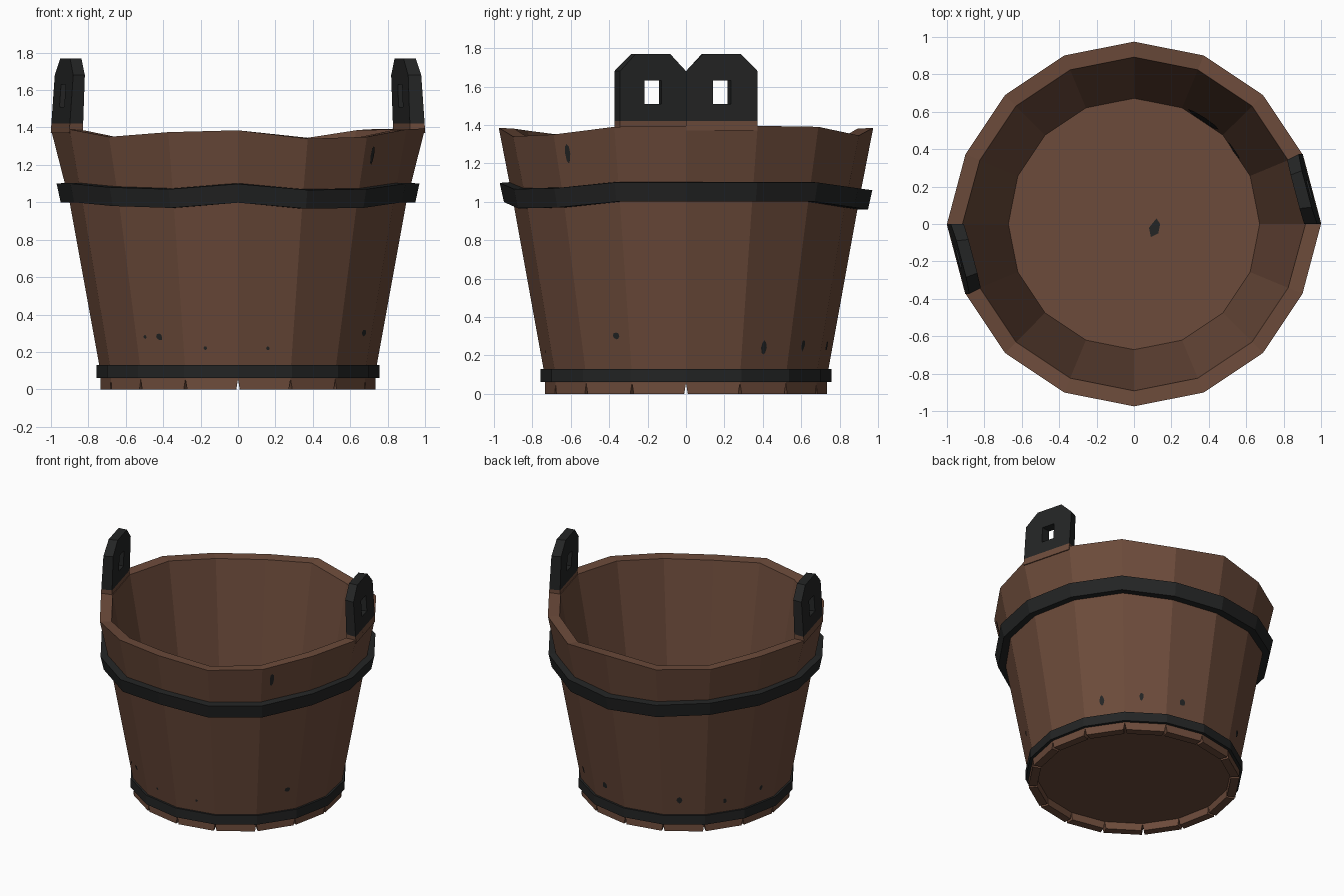
import bpy, math, random

if "Cube" in bpy.data.objects:
    bpy.data.objects.remove(bpy.data.objects["Cube"])

random.seed(3)
N = 16
STEP = 2 * math.pi / N


def material(name, rgb):
    m = bpy.data.materials.new(name)
    m.diffuse_color = (*rgb, 1)
    m.use_nodes = True
    m.node_tree.nodes["Principled BSDF"].inputs["Base Color"].default_value = m.diffuse_color
    return m


WOOD = material("brown_wood", (0.15, 0.07, 0.043))
IRON = material("black_iron", (0.017, 0.018, 0.018))


def make(name, verts, faces, mat):
    me = bpy.data.meshes.new(name)
    me.from_pydata(verts, [], faces)
    me.materials.append(mat)
    ob = bpy.data.objects.new(name, me)
    bpy.context.collection.objects.link(ob)
    return ob


def pol(k, r, z):
    return (r * math.cos(k * STEP), r * math.sin(k * STEP), z)


def lathe(name, rings, mat, closed=False):
    """rings: outside bottom -> top -> inside; each is a function k -> (radius, z)."""
    verts = [pol(k, *f(k)) for f in rings for k in range(N)]
    n = len(rings)
    faces = []
    for i in range(n if closed else n - 1):
        a, b = i * N, (i + 1) % n * N
        for k in range(N):
            j = (k + 1) % N
            faces.append((a + k, a + j, b + j, b + k))
    return make(name, verts, faces, mat)


# Uneven rim and upper hoop heights, one per stave edge
RIM = [1.395, 1.395, 1.39, 1.345, 1.385, 1.345, 1.35, 1.39,
       1.39, 1.39, 1.35, 1.375, 1.385, 1.34, 1.35, 1.39]
HOOP = [1.05, 1.05, 1.05, 1.02, 1.01, 1.02, 1.04, 1.05,
        1.05, 1.05, 1.03, 1.02, 1.048, 1.016, 1.02, 1.05]


def rim_r(k):
    return 1.0 if k % 8 == 0 else 0.975


# Staved wall
lathe("bucket_wall", [
    lambda k: (0.735, 0.055),
    lambda k: (0.742, 0.13),
    lambda k: (0.9, 1.0),
    lambda k: (rim_r(k), RIM[k]),
    lambda k: (rim_r(k) - 0.083, RIM[k] - 0.005),
    lambda k: (0.672, 0.1),
], WOOD)

# Stave feet with V-shaped gaps between them
verts, faces = [], []
for k in range(N):
    b = len(verts)
    for r in (0.735, 0.675):
        verts += [pol(k, r, 0.055), pol(k + 1, r, 0.055),
                  pol(k + 0.965, r, 0), pol(k + 0.035, r, 0)]
    faces += [(b, b + 3, b + 2, b + 1), (b + 4, b + 5, b + 6, b + 7),
              (b + 3, b + 7, b + 6, b + 2), (b, b + 4, b + 7, b + 3),
              (b + 1, b + 2, b + 6, b + 5)]
make("stave_feet", verts, faces, WOOD)

# Floor disc
v = [pol(k, 0.68, z) for z in (0.056, 0.1) for k in range(N)]
f = [tuple(range(N - 1, -1, -1)), tuple(range(N, 2 * N))]
f += [(k, (k + 1) % N, N + (k + 1) % N, N + k) for k in range(N)]
make("floor", v, f, WOOD)

# Iron hoops
lathe("upper_hoop", [
    lambda k: (0.948, HOOP[k] - 0.05),
    lambda k: (0.97, HOOP[k] + 0.05),
    lambda k: (0.905, HOOP[k] + 0.055),
    lambda k: (0.885, HOOP[k] - 0.05),
], IRON, True)
lathe("lower_hoop", [
    lambda k: (0.757, 0.06),
    lambda k: (0.757, 0.13),
    lambda k: (0.73, 0.13),
    lambda k: (0.725, 0.06),
], IRON, True)


# Handle lugs: two staves rising above the rim
def lug_point(y, z, inner, s):
    if inner:
        y *= 0.92
    x = 1.0 - 0.08 * inner - 0.265 * y - 0.07 * (z - 1.39) * (1 - 0.5 * inner)
    return (s * x, s * y, z)


OUT = [(0, 1.42), (0.187, 1.42), (0.373, 1.42), (0.373, 1.68),
       (0.285, 1.77), (0.187, 1.77), (0.09, 1.77), (0, 1.68)]
HOLE = [(0.14, 1.51), (0.187, 1.51), (0.235, 1.51), (0.235, 1.6),
        (0.235, 1.63), (0.187, 1.63), (0.14, 1.63), (0.14, 1.6)]
for side, s in (("right", 1), ("left", -1)):
    loops = ((OUT, 0), (HOLE, 0), (HOLE, 1), (OUT, 1))
    v = [lug_point(y, z, d, s) for pts, d in loops for y, z in pts]
    f = []
    for i in range(4):
        a, b = i * 8, (i + 1) % 4 * 8
        for k in range(8):
            j = (k + 1) % 8
            f.append((a + k, a + j, b + j, b + k))
    make(side + "_handle_lug", v, f, IRON)
    # wooden base of the lug
    v = [lug_point(y, z, d, s) for d in (0, 1)
         for y, z in ((0, 1.37), (0.373, 1.37), (0.373, 1.42), (0, 1.42))]
    f = [(0, 1, 2, 3), (7, 6, 5, 4), (0, 4, 5, 1), (1, 5, 6, 2), (2, 6, 7, 3), (3, 7, 4, 0)]
    make(side + "_lug_base", v, f, WOOD)


# Dark stains: thin patches lying on the staves
def on_wall(k, z, inside):
    if inside:
        r = 0.672 + (z - 0.1) * 0.172 - 0.005
    elif z < 1.0:
        r = 0.742 + (z - 0.13) * 0.1816 + 0.004
    else:
        r = 0.9 + (z - 1.0) * 0.2 + 0.008
    i = math.floor(k)
    a, b = pol(i, r, z), pol(i + 1, r, z)
    return tuple(p + (q - p) * (k - i) for p, q in zip(a, b))


def stain(k, z, w, h, inside=False):
    pts = []
    for i in range(8):
        t = i * math.pi / 4
        q = random.uniform(0.4, 0.55)
        pts.append(on_wall(k + math.cos(t) * q * w / 0.3, z + math.sin(t) * q * h, inside))
    if inside:
        pts.reverse()
    make("stain", pts, [tuple(range(8))], IRON)


for k, z, w, h in ((10.5, 0.28, 0.04, 0.04), (10.2, 0.28, 0.02, 0.02),
                   (11.4, 0.22, 0.02, 0.02), (12.55, 0.22, 0.02, 0.02),
                   (14.74, 0.3, 0.04, 0.04), (1.45, 0.24, 0.035, 0.08),
                   (14.2, 1.25, 0.025, 0.1), (5.4, 0.25, 0.04, 0.05),
                   (6.5, 0.22, 0.03, 0.04), (7.5, 0.25, 0.03, 0.04),
                   (2.4, 0.25, 0.03, 0.06), (3.4, 0.25, 0.05, 0.05)):
    stain(k, z, w, h)
stain(2.5, 0.2, 0.22, 0.15, True)
stain(1.6, 0.15, 0.13, 0.06, True)
make("floor_stain", [(0.09, -0.07, 0.103), (0.13, -0.05, 0.103), (0.14, 0.0, 0.103),
                     (0.12, 0.03, 0.103), (0.08, -0.02, 0.103)], [(0, 1, 2, 3, 4)], IRON)
